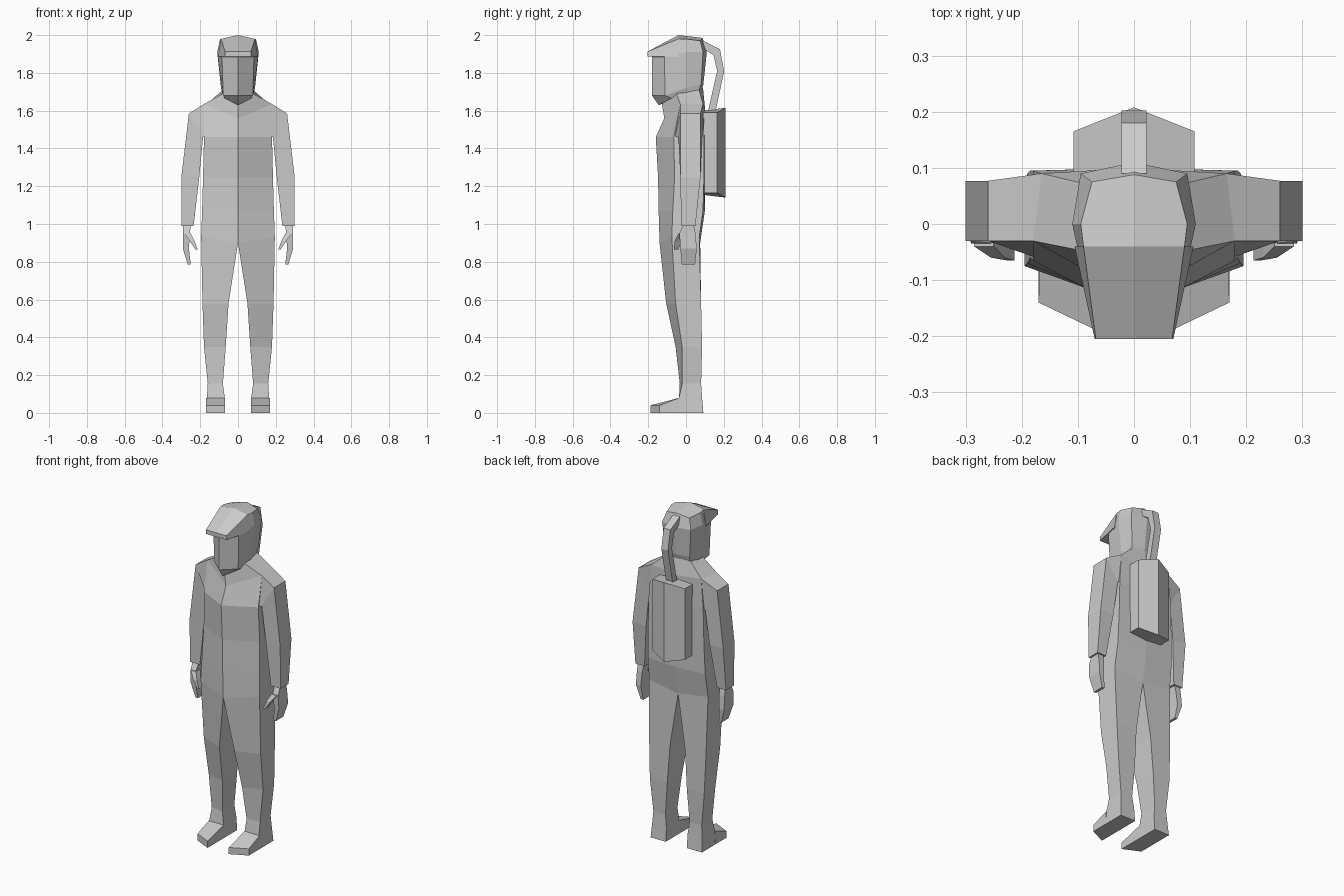
import bpy, bmesh


def loft(name, rings, mirror=True):
    """Skin matching rings of points, cap the ends, drop faces on the mirror plane."""
    bm = bmesh.new()
    vs = [[bm.verts.new(p) for p in r] for r in rings]
    n = len(rings[0])
    for a, b in zip(vs, vs[1:]):
        for i in range(n):
            j = (i + 1) % n
            bm.faces.new((a[i], a[j], b[j], b[i]))
    bm.faces.new(vs[0])
    bm.faces.new(vs[-1])
    if mirror:
        inner = [f for f in bm.faces if all(abs(v.co.x) < 1e-4 for v in f.verts)]
        bmesh.ops.delete(bm, geom=inner, context='FACES')
    bmesh.ops.remove_doubles(bm, verts=bm.verts, dist=1e-4)
    bmesh.ops.recalc_face_normals(bm, faces=bm.faces)
    me = bpy.data.meshes.new(name)
    bm.to_mesh(me)
    bm.free()
    ob = bpy.data.objects.new(name, me)
    bpy.context.collection.objects.link(ob)
    if mirror:
        m = ob.modifiers.new("mirror", 'MIRROR')
        m.use_clip = True
    return ob


def level(z, xi, xo, yif, yof, yob, yib):
    """Four-sided section: inner front, outer front, outer back, inner back."""
    return [(xi, yif, z), (xo, yof, z), (xo, yob, z), (xi, yib, z)]


def slab(z, xi, xo, yf, yb):
    return level(z, xi, xo, yf, yf, yb, yb)


# suit: neck, shoulders, torso and legs as one half, mirrored
crotch = level(0.93, 0, 0.195, -0.14, -0.075, 0.07, 0.075)
crotch[0] = (0, -0.14, 0.90)
crotch[3] = (0, 0.075, 0.90)
loft("suit_body", [
    [(0, -0.13, 1.65), (0.08, -0.05, 1.69), (0.08, 0.07, 1.71), (0, 0.09, 1.72)],
    [(0, -0.115, 1.56), (0.18, -0.03, 1.635), (0.165, 0.09, 1.635), (0, 0.10, 1.62)],
    level(1.46, 0, 0.18, -0.16, -0.065, 0.095, 0.10),
    level(1.25, 0, 0.185, -0.148, -0.06, 0.095, 0.10),
    level(1.07, 0, 0.19, -0.145, -0.07, 0.09, 0.10),
    crotch,
    level(0.58, 0.05, 0.188, -0.105, -0.055, 0.08, 0.08),
    level(0.35, 0.065, 0.18, -0.055, -0.02, 0.085, 0.085),
    level(0.155, 0.08, 0.16, -0.033, -0.02, 0.08, 0.08),
    slab(0.08, 0.07, 0.165, -0.037, 0.085),
    slab(0.0, 0.07, 0.17, -0.037, 0.092)])

# toe end of the boots
loft("boot_toe", [
    [(0.07, -0.035, 0.08), (0.168, -0.035, 0.08), (0.17, -0.035, 0), (0.07, -0.035, 0)],
    [(0.07, -0.188, 0.04), (0.17, -0.14, 0.04), (0.17, -0.14, 0), (0.07, -0.188, 0)]])

# sleeves
loft("sleeve", [
    [(0.18, -0.03, 1.635), (0.165, 0.09, 1.635), (0.175, 0.09, 1.46), (0.175, -0.06, 1.46)],
    [(0.26, -0.03, 1.585), (0.26, 0.077, 1.585), (0.185, 0.085, 1.46), (0.185, -0.04, 1.46)],
    [(0.30, -0.03, 1.25), (0.30, 0.077, 1.25), (0.21, 0.077, 1.25), (0.205, -0.03, 1.25)],
    [(0.30, -0.025, 0.99), (0.30, 0.05, 0.99), (0.24, 0.05, 0.99), (0.235, -0.025, 0.99)]])

# hands and thumbs
loft("hand", [
    slab(1.0, 0.25, 0.29, -0.01, 0.04),
    slab(0.95, 0.255, 0.29, -0.035, 0.05),
    slab(0.87, 0.26, 0.292, -0.03, 0.057),
    level(0.785, 0.25, 0.266, -0.022, -0.022, 0.048, 0.048)])
loft("thumb", [
    slab(0.95, 0.25, 0.285, -0.04, 0.0),
    slab(0.91, 0.23, 0.255, -0.06, -0.025),
    slab(0.865, 0.213, 0.226, -0.065, -0.04)])

# head: front, face edge, side, back corner, back
loft("head", [
    [(0, -0.145, 1.63), (0.07, -0.075, 1.665), (0.082, 0, 1.69), (0.075, 0.07, 1.71), (0, 0.085, 1.71)],
    [(0, -0.18, 1.68), (0.078, -0.11, 1.68), (0.09, 0, 1.72), (0.08, 0.08, 1.74), (0, 0.092, 1.74)],
    [(0, -0.18, 1.885), (0.085, -0.115, 1.885), (0.11, 0, 1.91), (0.095, 0.09, 1.91), (0, 0.11, 1.91)],
    [(0, -0.04, 2.0), (0.09, -0.04, 1.98), (0.095, 0, 1.98), (0.075, 0.075, 1.97), (0, 0.088, 1.985)]])

# brim sloping forward from the crown
loft("cap_brim", [
    [(0, -0.04, 2.0), (0.09, -0.04, 1.98), (0.106, -0.04, 1.885), (0, -0.04, 1.885)],
    [(0, -0.205, 1.912), (0.068, -0.205, 1.912), (0.07, -0.205, 1.887), (0, -0.205, 1.887)]])

# backpack with a ridged back
loft("backpack", [
    [(0, 0.085, z + s * 0.01), (0.108, 0.085, z), (0.108, 0.165, z), (0, 0.208, z + s * 0.025)]
    for z, s in ((1.165, -1), (1.59, 1))])

# square hose from backpack to head
outer = [(0.155, 1.59), (0.202, 1.81), (0.18, 1.925), (0.09, 1.97)]
inner = [(0.115, 1.59), (0.165, 1.81), (0.145, 1.895), (0.09, 1.93)]
loft("hose", [[(-0.022, *o), (0.022, *o), (0.022, *i), (-0.022, *i)]
              for o, i in zip(outer, inner)], mirror=False)
